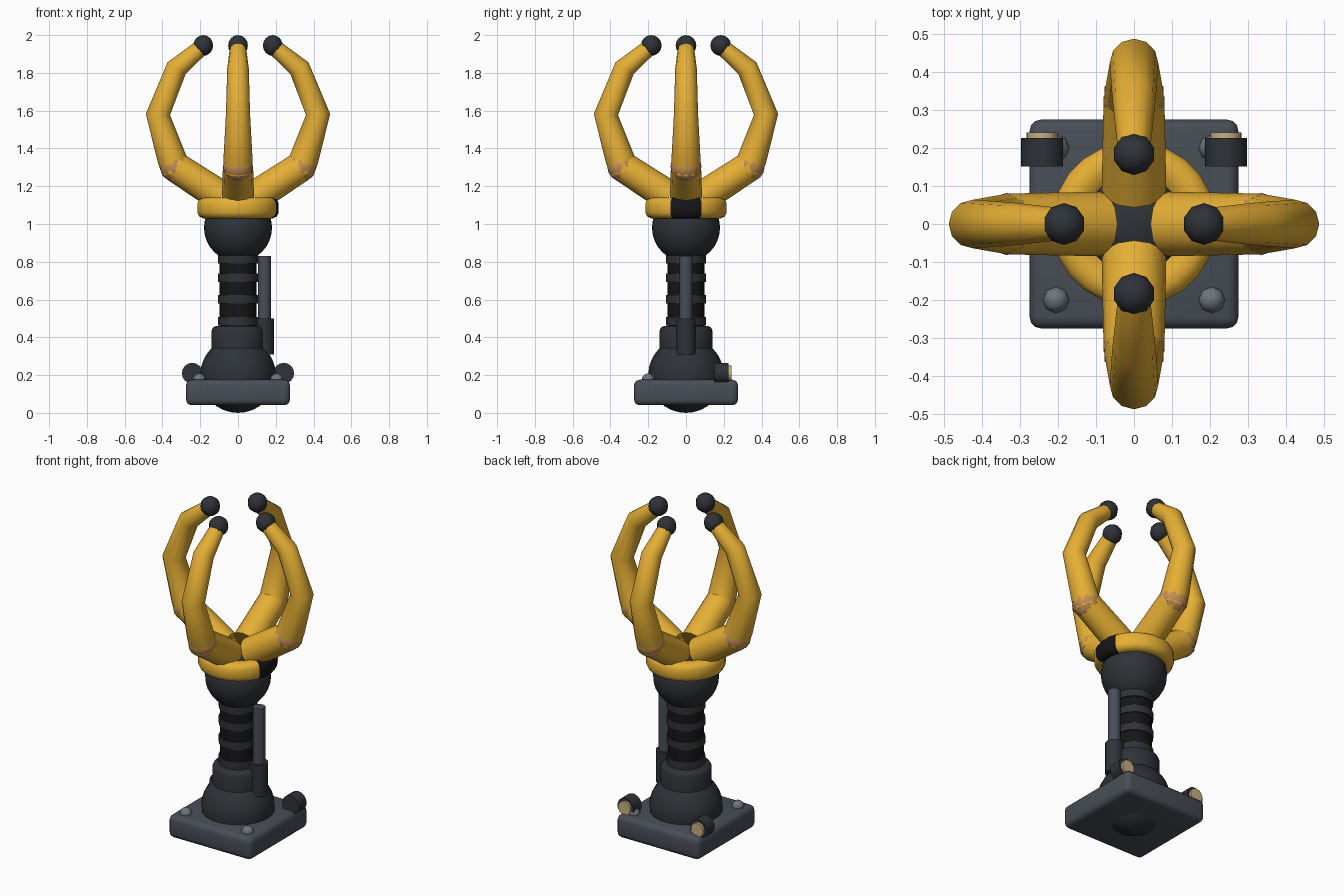
import bpy, bmesh
from math import sin, cos, pi, radians
from mathutils import Vector, Matrix

if "Cube" in bpy.data.objects:
    bpy.data.objects.remove(bpy.data.objects["Cube"])


def material(name, rgb):
    m = bpy.data.materials.new(name)
    m.diffuse_color = (*rgb, 1)
    m.use_nodes = True
    m.node_tree.nodes["Principled BSDF"].inputs["Base Color"].default_value = m.diffuse_color
    return m


YELLOW = material("yellow", (0.79, 0.43, 0.035))
DARK = material("dark", (0.028, 0.032, 0.038))
BLACK = material("black", (0.008, 0.008, 0.009))
PLATE = material("plate_grey", (0.065, 0.076, 0.095))
STEEL = material("steel", (0.16, 0.18, 0.2))
TAN = material("tan", (0.55, 0.43, 0.22))
AMBER = material("amber", (0.55, 0.27, 0.09))


def finish(name, bm, mat, angle=40):
    bmesh.ops.recalc_face_normals(bm, faces=bm.faces[:])
    mesh = bpy.data.meshes.new(name)
    bm.to_mesh(mesh)
    bm.free()
    ob = bpy.data.objects.new(name, mesh)
    bpy.context.collection.objects.link(ob)
    mesh.materials.append(mat)
    bpy.ops.object.select_all(action='DESELECT')
    ob.select_set(True)
    bpy.context.view_layer.objects.active = ob
    bpy.ops.object.shade_smooth_by_angle(angle=radians(angle))
    return ob


def skin(bm, rings, closed=False):
    """Bridge successive vertex rings; cap the ends unless closed."""
    n = len(rings[0])
    pairs = list(zip(rings, rings[1:])) + ([(rings[-1], rings[0])] if closed else [])
    for a, b in pairs:
        for i in range(n):
            bm.faces.new((a[i], a[(i + 1) % n], b[(i + 1) % n], b[i]))
    if not closed:
        bm.faces.new(rings[0])
        bm.faces.new(rings[-1])


def lathe(name, profile, mat, loc=(0, 0, 0), sides=24, closed=False, phase=0.0, turn=None):
    bm = bmesh.new()
    rings = [[bm.verts.new((r * cos(phase + 2 * pi * i / sides),
                            r * sin(phase + 2 * pi * i / sides), z))
              for i in range(sides)] for r, z in profile]
    skin(bm, rings, closed)
    if turn:
        bm.transform(turn)
    bm.transform(Matrix.Translation(loc))
    return finish(name, bm, mat)


def ball(name, r, loc, mat, seg=24, rings=16):
    bm = bmesh.new()
    bmesh.ops.create_uvsphere(bm, u_segments=seg, v_segments=rings, radius=r)
    bm.transform(Matrix.Translation(loc))
    return finish(name, bm, mat, 60)


def tube(name, path, mat, turn, sides=12):
    """Tapered sweep of (x, z, radius) points lying in the xz plane."""
    bm = bmesh.new()
    pts = [Vector((x, 0, z)) for x, z, r in path]
    rings = []
    for k, (x, z, r) in enumerate(path):
        t = (pts[min(k + 1, len(pts) - 1)] - pts[max(k - 1, 0)]).normalized()
        nrm = Vector((-t.z, 0, t.x))
        rings.append([bm.verts.new(pts[k] + nrm * r * cos(2 * pi * i / sides)
                                   + Vector((0, r * sin(2 * pi * i / sides), 0)))
                      for i in range(sides)])
    skin(bm, rings)
    bm.transform(turn)
    return finish(name, bm, mat, 60)


# Base plate with rounded edges
bm = bmesh.new()
bmesh.ops.create_cube(bm, size=1)
bm.transform(Matrix.Translation((0, 0, 0.108)) @ Matrix.Diagonal((0.55, 0.55, 0.135, 1)))
bmesh.ops.bevel(bm, geom=bm.edges[:], offset=0.03, segments=3, profile=0.5, affect='EDGES')
finish("base_plate", bm, PLATE)

# Base dome and collar
ball("base_dome", 0.2, (0, 0, 0.2), DARK)
lathe("base_collar", [(0.14, 0.33), (0.14, 0.435), (0.132, 0.452), (0.115, 0.46)], DARK)

# Corner bolts
for x in (-0.205, 0.205):
    for y in (-0.2, 0.2):
        ball("corner_bolt", 0.035, (x, y, 0.175), STEEL, 8, 6)

# Rear connectors with tan end discs
along_y = Matrix.Rotation(-pi / 2, 4, 'X')
for x in (-0.242, 0.242):
    lathe("rear_connector", [(0.055, 0), (0.055, 0.074)], DARK, (x, 0.152, 0.21), 16, turn=along_y)
    lathe("connector_disc", [(0.041, 0), (0.041, 0.016)], TAN, (x, 0.225, 0.21), 16, turn=along_y)

# Ribbed column
lathe("column", [(0.098, 0.4), (0.098, 0.86)], BLACK)
for z in (0.485, 0.602, 0.715, 0.815):
    lathe("column_rib", [(0.105, z - 0.023), (0.105, z + 0.023)], DARK)

# Side piston
lathe("piston_housing", [(0.05, 0.31), (0.05, 0.5)], DARK, (0.14, 0, 0), 16)
lathe("piston_rod", [(0.034, 0.45), (0.034, 0.83)], PLATE, (0.14, 0, 0), 16)

# Palm ball and rounded ring with a dark section on the piston side
ball("palm", 0.18, (0, 0, 0.98), DARK)
ring = lathe("palm_ring",
             [(0.13, 1.03), (0.185, 1.03), (0.207, 1.04), (0.217, 1.06), (0.217, 1.11),
              (0.207, 1.13), (0.185, 1.14), (0.155, 1.14), (0.13, 1.12)],
             YELLOW, closed=True, phase=radians(7.5))
ring.data.materials.append(BLACK)
for f in ring.data.polygons:
    if f.center.x > 0 and abs(f.center.y) < 0.39 * f.center.x:
        f.material_index = 1

# Four fingers around the palm
lower = [(0.09, 1.145, 0.085), (0.335, 1.305, 0.08)]
upper = [(0.325, 1.28, 0.078), (0.35, 1.345, 0.077), (0.424, 1.58, 0.064),
         (0.325, 1.825, 0.057), (0.19, 1.938, 0.042)]
for k in range(4):
    turn = Matrix.Rotation(k * pi / 2, 4, 'Z')
    tube("finger_lower", lower, YELLOW, turn)
    tube("finger_upper", upper, YELLOW, turn)
    ball("finger_joint", 0.082, turn @ Vector((0.335, 0, 1.305)), AMBER, 10, 8)
    ball("finger_tip", 0.055, turn @ Vector((0.184, 0, 1.945)), DARK, 10, 8)
